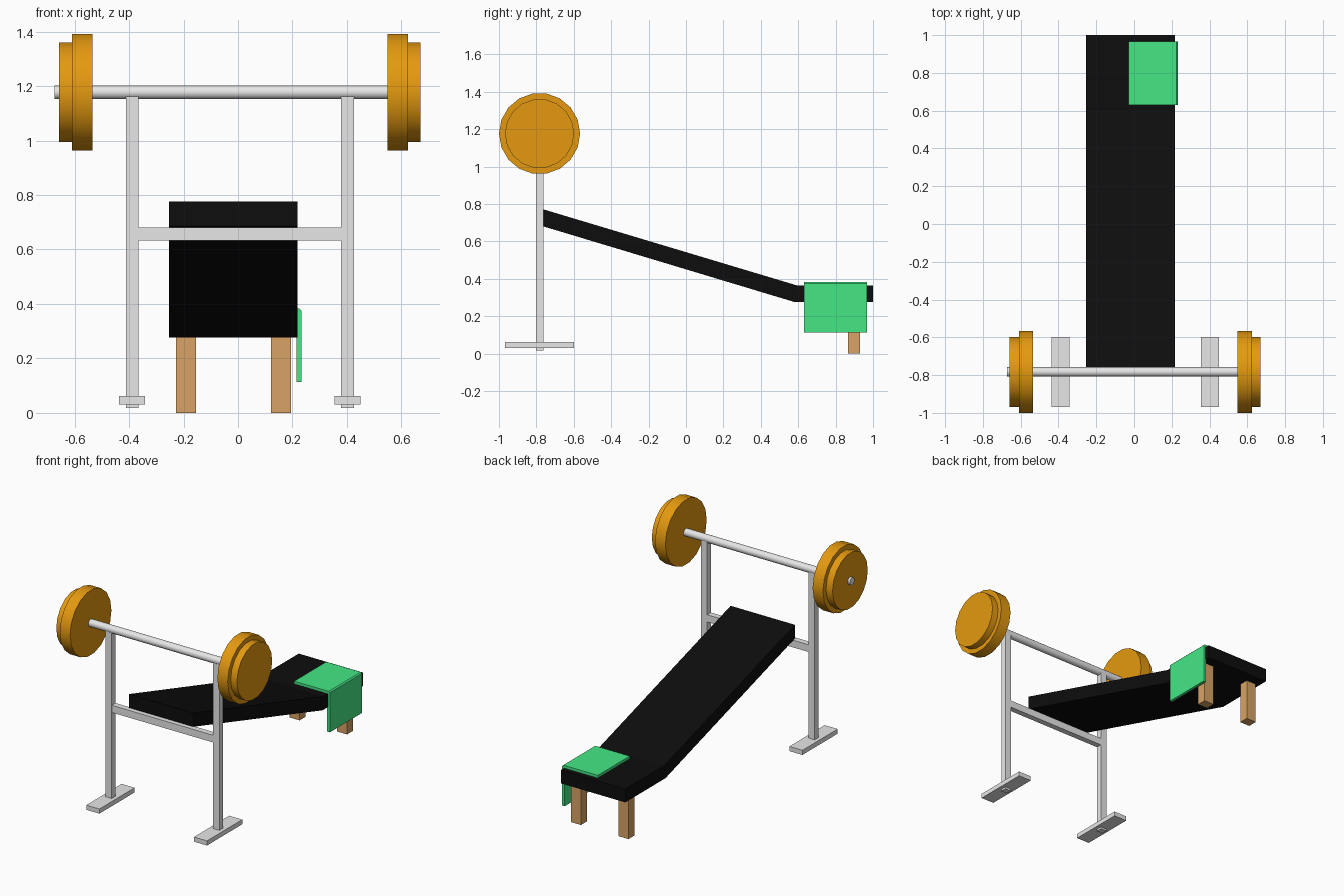
import bpy, bmesh, math
from mathutils import Matrix

if "Cube" in bpy.data.objects:
    bpy.data.objects.remove(bpy.data.objects["Cube"])


def material(name, color):
    m = bpy.data.materials.new(name)
    m.diffuse_color = (*color, 1)
    m.use_nodes = True
    m.node_tree.nodes["Principled BSDF"].inputs["Base Color"].default_value = m.diffuse_color
    return m


STEEL = material("light grey steel", (0.8, 0.8, 0.8))
GOLD = material("gold plate", (0.78, 0.32, 0.005))
BLACK = material("black padding", (0.004, 0.004, 0.004))
WOOD = material("light wood", (0.69, 0.37, 0.133))
GREEN = material("green towel", (0.058, 0.8, 0.235))


def finish(name, bm, mat):
    bmesh.ops.recalc_face_normals(bm, faces=bm.faces)
    me = bpy.data.meshes.new(name)
    bm.to_mesh(me)
    bm.free()
    me.materials.append(mat)
    ob = bpy.data.objects.new(name, me)
    bpy.context.collection.objects.link(ob)
    return ob


def box(name, x, y, z, mat):
    """Box from (min, max) pairs on each axis."""
    bm = bmesh.new()
    bmesh.ops.create_cube(bm, size=1)
    for v in bm.verts:
        v.co = [r[0] + (c + 0.5) * (r[1] - r[0]) for c, r in zip(v.co, (x, y, z))]
    return finish(name, bm, mat)


def rod(name, x0, x1, radius, sides, mat):
    """Cylinder along x on the barbell axis, with a corner facing +y."""
    bm = bmesh.new()
    bmesh.ops.create_cone(bm, cap_ends=True, segments=sides,
                          radius1=radius, radius2=radius, depth=x1 - x0)
    a = max(bm.verts, key=lambda v: v.co.y).co
    spin = Matrix.Rotation(math.atan2(a.x, a.y), 4, 'Z')
    place = Matrix.Translation(((x0 + x1) / 2, -0.783, 1.177))
    bm.transform(place @ Matrix.Rotation(math.pi / 2, 4, 'Y') @ spin)
    ob = finish(name, bm, mat)
    bpy.context.view_layer.objects.active = ob
    ob.select_set(True)
    bpy.ops.object.shade_smooth_by_angle(angle=math.radians(30))
    ob.select_set(False)
    return ob


def extrude(name, profile, offset, mat):
    """Extrude a closed outline of 3D points along an offset."""
    bm = bmesh.new()
    face = bm.faces.new([bm.verts.new(p) for p in profile])
    top = bmesh.ops.extrude_face_region(bm, geom=[face])
    bmesh.ops.translate(bm, vec=offset,
                        verts=[g for g in top["geom"] if isinstance(g, bmesh.types.BMVert)])
    return finish(name, bm, mat)


# Barbell: bar and two plates on each end
rod("barbell_bar", -0.673, 0.66, 0.025, 18, STEEL)
for side, inner, mid, outer in (("left", -0.534, -0.61, -0.658), ("right", 0.548, 0.624, 0.67)):
    rod(side + "_large_plate", min(inner, mid), max(inner, mid), 0.217, 18, GOLD)
    rod(side + "_small_plate", min(mid, outer), max(mid, outer), 0.185, 18, GOLD)

# Rack: posts, feet, crossbar
for side, cx in (("left", -0.389), ("right", 0.402)):
    box(side + "_post", (cx - 0.023, cx + 0.023), (-0.803, -0.762), (0.018, 1.165), STEEL)
    box(side + "_foot", (cx - 0.048, cx + 0.048), (-0.968, -0.598), (0.031, 0.062), STEEL)
box("crossbar", (-0.368, 0.381), (-0.802, -0.763), (0.633, 0.681), STEEL)

# Padded bench: inclined back and flat seat
extrude("bench_pad", [(-0.254, y, z) for y, z in (
    (-0.78, 0.777), (0.59, 0.366), (1.0, 0.366),
    (1.0, 0.277), (0.578, 0.277), (-0.78, 0.686))], (0.472, 0, 0), BLACK)

# Bench legs
for side, cx in (("left", -0.191), ("right", 0.158)):
    box(side + "_leg", (cx - 0.037, cx + 0.037), (0.866, 0.93), (0, 0.29), WOOD)

# Towel folded over the right edge of the seat
extrude("towel", [(x, 0.631, z) for x, z in (
    (-0.029, 0.384), (0.225, 0.384), (0.233, 0.376), (0.233, 0.114),
    (0.214, 0.114), (0.214, 0.364), (-0.029, 0.364))], (0, 0.336, 0), GREEN)
